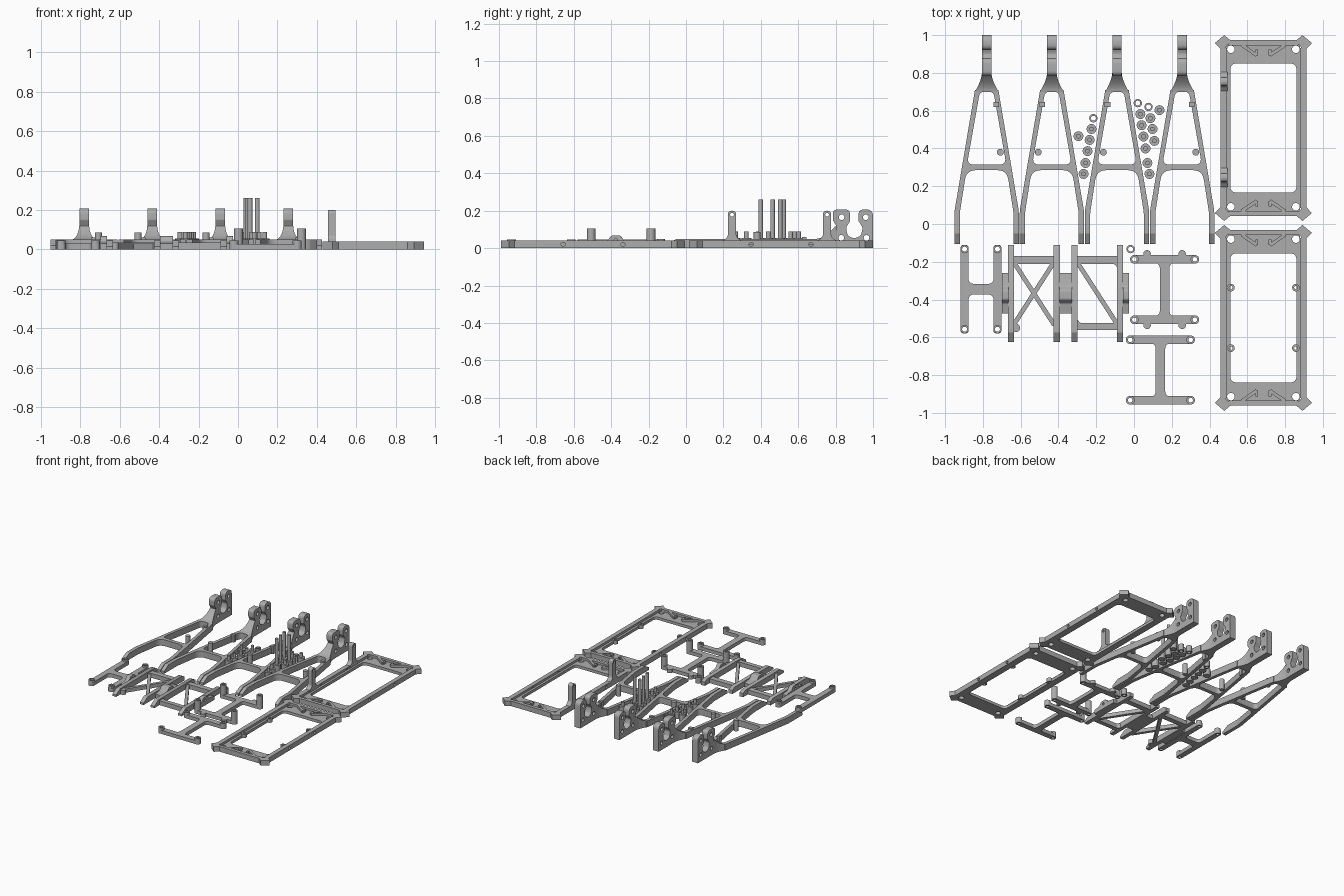
import bpy, bmesh, math
from mathutils import Matrix, Vector

if "Cube" in bpy.data.objects:
    bpy.data.objects.remove(bpy.data.objects["Cube"])

grey = bpy.data.materials.new("plain_grey")
grey.diffuse_color = (0.42, 0.42, 0.42, 1)
grey.use_nodes = True
grey.node_tree.nodes["Principled BSDF"].inputs["Base Color"].default_value = grey.diffuse_color


def circle(x, y, r, n=24):
    return [(x + r * math.cos(2 * math.pi * i / n), y + r * math.sin(2 * math.pi * i / n)) for i in range(n)]


def rounded(points):
    """Polygon from (x, y) or (x, y, radius) corners; radii become curved corners."""
    out, n = [], len(points)
    for i, p in enumerate(points):
        c = Vector(p[:2])
        if len(p) < 3:
            out.append(tuple(c))
            continue
        a, b = Vector(points[i - 1][:2]) - c, Vector(points[(i + 1) % n][:2]) - c
        half = a.angle(b) / 2
        t = min(p[2] / math.tan(half), a.length * 0.48, b.length * 0.48)
        s, e = c + a.normalized() * t, c + b.normalized() * t
        for k in range(7):
            u = k / 6
            out.append(tuple(s * (1 - u) ** 2 + c * 2 * u * (1 - u) + e * u * u))
    return out


def both(points):
    """Close a right-hand half outline with its mirror image."""
    return points + [(-p[0],) + tuple(p[1:]) for p in reversed(points)]


def rect(x0, x1, y0, y1, r=None):
    c = [(x0, y0), (x1, y0), (x1, y1), (x0, y1)]
    return rounded([p + (r,) for p in c]) if r else c


def strip(p, q, w):
    p, q = Vector(p), Vector(q)
    n = (q - p).orthogonal().normalized() * w / 2
    return [tuple(v) for v in (p + n, q + n, q - n, p - n)]


class Part:
    def __init__(self, name):
        self.name, self.bm = name, bmesh.new()

    def add(self, polys, lo, hi, axis='z'):
        """Extrude an outline with holes; axis x reads the outline as y, z."""
        cu = bpy.data.curves.new("outline", 'CURVE')
        cu.dimensions, cu.fill_mode, cu.extrude = '2D', 'BOTH', (hi - lo) / 2
        for poly in polys:
            s = cu.splines.new('POLY')
            s.points.add(len(poly) - 1)
            for pt, co in zip(s.points, poly):
                pt.co = (co[0], co[1], 0, 1)
            s.use_cyclic_u = True
        ob = bpy.data.objects.new("outline", cu)
        bpy.context.collection.objects.link(ob)
        bpy.context.view_layer.update()
        me = bpy.data.meshes.new_from_object(ob.evaluated_get(bpy.context.evaluated_depsgraph_get()))
        m = Matrix.Translation((0, 0, (lo + hi) / 2))
        if axis == 'x':
            m = Matrix(((0, 0, 1, 0), (1, 0, 0, 0), (0, 1, 0, 0), (0, 0, 0, 1))) @ m
        me.transform(m)
        bpy.data.objects.remove(ob)
        bpy.data.curves.remove(cu)
        tmp = bmesh.new()
        tmp.from_mesh(me)
        bmesh.ops.remove_doubles(tmp, verts=tmp.verts, dist=1e-5)
        bmesh.ops.recalc_face_normals(tmp, faces=tmp.faces)
        tmp.to_mesh(me)
        tmp.free()
        self.bm.from_mesh(me)
        bpy.data.meshes.remove(me)

    def tube(self, x, y, r, hole, z1, z0=0):
        self.add([circle(x, y, r)] + ([circle(x, y, hole)] if hole else []), z0, z1)

    def loft(self, stations):
        """Skin box sections given as (y, half width, height)."""
        rings = [[self.bm.verts.new(c) for c in ((-w, y, 0), (w, y, 0), (w, y, h), (-w, y, h))]
                 for y, w, h in stations]
        new = [self.bm.faces.new(rings[0]), self.bm.faces.new(rings[-1][::-1])]
        for a, b in zip(rings, rings[1:]):
            new += [self.bm.faces.new((a[i], a[(i + 1) % 4], b[(i + 1) % 4], b[i])) for i in range(4)]
        bmesh.ops.recalc_face_normals(self.bm, faces=new)

    def place(self, x=0, y=0):
        me = bpy.data.meshes.new(self.name)
        self.bm.to_mesh(me)
        self.bm.free()
        me.materials.append(grey)
        me.shade_smooth()
        me.set_sharp_from_angle(angle=math.radians(30))
        ob = bpy.data.objects.new(self.name, me)
        ob.location = (x, y, 0)
        bpy.context.collection.objects.link(ob)


# Four forked arms
for i, (cx, side) in enumerate(((-0.78, 1), (-0.435, -1), (-0.09, -1), (0.255, 1))):
    p = Part(f"forked_arm_{i + 1}")
    body = both([(0.062, 0.71), (0.17, 0.07, 0.2), (0.17, -0.05), (0.142, -0.05),
                 (0.142, 0.06, 0.2), (0.107, 0.285, 0.06)])
    window = both([(0.036, 0.70, 0.03), (0.104, 0.315, 0.03)])
    p.add([rounded(body), rounded(window)], 0, 0.05)
    # sloped foot tips
    for s in (-1, 1):
        lo, hi = sorted((s * 0.142, s * 0.17))
        p.add([[(-0.05, 0), (-0.05, 0.05), (-0.105, 0.02), (-0.105, 0)]], lo, hi, 'x')
    # swept neck
    p.loft([(0.70 + 0.1 * t, 0.025 + 0.038 * (1 - t) ** 1.6, 0.05 + 0.07 * t ** 1.7)
            for t in [k / 8 for k in range(9)]])
    # upright fork with pin holes
    fork = [(0.79, 0), (1, 0), (1, 0.207, 0.038), (0.922, 0.207, 0.038), (0.922, 0.145, 0.015),
            (0.945, 0.11, 0.03), (0.935, 0.065, 0.03), (0.9, 0.052, 0.03), (0.865, 0.065, 0.03),
            (0.855, 0.11, 0.03), (0.878, 0.145, 0.015), (0.878, 0.207, 0.038),
            (0.785, 0.207, 0.038), (0.785, 0.15, 0.015), (0.803, 0.12, 0.01)]
    holes = [circle(y, z, 0.015) for y, z in ((0.832, 0.165), (0.961, 0.165), (0.83, 0.055), (0.965, 0.055))]
    p.add([rounded(fork)] + holes, -0.025, 0.025, 'x')
    # guide pegs
    p.tube(side * 0.072, 0.38, 0.018, 0, 0.085)
    p.add([rect(side * 0.05 - 0.015, side * 0.05 + 0.015, 0.62, 0.645)], 0, 0.06)
    p.place(cx)

# Two rectangular frames
for name, cy in (("upper_frame", 0.508), ("lower_frame", -0.497)):
    p = Part(name)
    base = [(0.195, -0.465), (0.195, 0.465), (-0.195, 0.465), (-0.195, -0.465)]
    screw = [circle(sx * 0.172, sy * 0.417, 0.02) for sx in (-1, 1) for sy in (-1, 1)]
    p.add([base, rect(-0.175, 0.175, -0.342, 0.342, 0.035)] + screw, 0, 0.022)
    for sx in (-1, 1):
        # drilled side rail
        lo, hi = sorted((sx * 0.193, sx * 0.228))
        p.add([rect(-0.424, 0.424, 0, 0.04), circle(-0.16, 0.02, 0.011), circle(0.16, 0.02, 0.011)], lo, hi, 'x')
        for sy in (-1, 1):
            # diagonal corner ears
            ear = [(0.228, 0.42), (0.257, 0.45), (0.207, 0.492), (0.175, 0.465), (0.16, 0.445),
                   (0.185, 0.445), (0.198, 0.43), (0.198, 0.42)]
            p.add([[(sx * x, sy * y) for x, y in ear]], 0, 0.04)
            # end braces
            p.add([strip((sx * 0.115, sy * 0.44), (sx * 0.035, sy * 0.385), 0.018)], 0.02, 0.04)
            p.add([strip((sx * 0.035, sy * 0.385), (sx * 0.035, sy * 0.415), 0.014)], 0.02, 0.04)
    for sy in (-1, 1):
        lo, hi = sorted((sy * 0.438, sy * 0.465))
        p.add([rect(-0.185, 0.185, lo, hi)], 0, 0.04)
    if name == "lower_frame":
        for x in (-0.172, 0.172):
            for y in (-0.16, 0.16):
                p.tube(x, y, 0.02, 0.009, 0.03)
    else:
        # upright hinge lugs
        for y in (-0.262, 0.246):
            lug = [(-0.05, 0), (0.05, 0), (0.05, 0.04), (0.022, 0.06, 0.03), (0.022, 0.2, 0.022),
                   (-0.022, 0.2, 0.022), (-0.022, 0.06, 0.03), (-0.05, 0.04)]
            p.add([[(u + y, v) for u, v in rounded(lug)], circle(y, 0.178, 0.01)], -0.228, -0.19, 'x')
    p.place(0.685, cy)

# H shaped link plate
p = Part("h_link")
for s in (-1, 1):
    p.add([rect(s * 0.087 - 0.022, s * 0.087 + 0.022, -0.235, 0.235, 0.022)]
          + [circle(s * 0.087, y, 0.013) for y in (-0.212, 0.212)], 0, 0.03)
    for y in (-0.212, 0.212):
        p.tube(s * 0.087, y, 0.022, 0.013, 0.045)
p.add([rounded([(-0.07, -0.09), (-0.065, -0.028, 0.04), (0.065, -0.028, 0.04), (0.07, -0.09),
                (0.07, 0.09), (0.065, 0.028, 0.04), (-0.065, 0.028, 0.04), (-0.07, 0.09)])], 0, 0.03)
p.place(-0.81, -0.345)

# Two braced brackets
for name, cx, crossed in (("cross_bracket", -0.53, True), ("diagonal_bracket", -0.194, False)):
    p = Part(name)
    for s in (-1, 1):
        lo, hi = sorted((s * 0.105, s * 0.137))
        p.add([[(-0.625, 0), (-0.11, 0), (-0.11, 0.03), (-0.14, 0.045), (-0.575, 0.045), (-0.625, 0.015)]],
              lo, hi, 'x')
        # side lug
        lo, hi = sorted((s * 0.135, s * 0.168))
        p.add([rounded([(-0.475, 0), (-0.26, 0), (-0.26, 0.03), (-0.33, 0.04, 0.02), (-0.35, 0.067, 0.02),
                        (-0.40, 0.067, 0.02), (-0.42, 0.04, 0.02), (-0.475, 0.03)]),
               circle(-0.375, 0.04, 0.01)], lo, hi, 'x')
    p.add([rounded([(-0.11, -0.17), (0.11, -0.17), (0.11, -0.235), (0.09, -0.212, 0.02),
                    (-0.09, -0.212, 0.02), (-0.11, -0.235)])], 0, 0.035)
    p.add([strip((-0.108, -0.2), (0.108, -0.535), 0.024)], 0, 0.03)
    if crossed:
        p.add([strip((0.108, -0.2), (-0.108, -0.535), 0.024)], 0, 0.03)
        p.tube(-0.095, -0.55, 0.022, 0, 0.035)
    else:
        p.add([rounded([(-0.11, -0.56), (0.11, -0.56), (0.11, -0.5), (0.09, -0.525, 0.02),
                        (-0.09, -0.525, 0.02), (-0.11, -0.5)])], 0, 0.035)
    p.place(cx)

# Two I shaped link plates
for name, cx, cy, boss in (("post_link", 0.162, -0.347, 0.105), ("flat_link", 0.14, -0.773, 0.045)):
    p = Part(name)
    p.add([rounded([(-0.09, -0.145), (-0.025, -0.14, 0.05), (-0.025, 0.14, 0.05), (-0.09, 0.145),
                    (0.09, 0.145), (0.025, 0.14, 0.05), (0.025, -0.14, 0.05), (0.09, -0.145)])], 0, 0.028)
    for y in (-0.16, 0.16):
        p.add([rect(-0.178, 0.178, y - 0.022, y + 0.022, 0.022)]
              + [circle(x, y, 0.012) for x in (-0.16, 0.16)], 0, 0.028)
        for x in (-0.16, 0.16):
            p.tube(x, y, 0.023, 0.012, boss)
            if boss > 0.1:
                p.tube(x * 0.58, y * 1.18, 0.02, 0, 0.028)
    p.place(cx, cy)

# Loose bushings, short flanged pins, long flanged pins
groups = {
    "ring": (0.05, ((-0.215, 0.56), (0.02, 0.64), (0.077, 0.62), (-0.018, -0.133))),
    "short_pin": (0.088, ((-0.294, 0.465), (-0.225, 0.503), (-0.235, 0.445), (-0.246, 0.386), (-0.257, 0.323),
                          (-0.267, 0.265), (0.135, 0.603), (0.034, 0.582), (0.087, 0.56), (0.108, 0.44),
                          (0.071, 0.323), (0.082, 0.265))),
    "long_pin": (0.26, ((0.061, 0.40), (0.05, 0.463), (0.098, 0.503), (0.04, 0.523)))}
for name, (height, spots) in groups.items():
    for i, (x, y) in enumerate(spots):
        p = Part(f"{name}_{i + 1}")
        if name == "ring":
            p.tube(0, 0, 0.022, 0.013, height)
        else:
            p.tube(0, 0, 0.026, 0, 0.055)
            p.tube(0, 0, 0.012, 0, height)
        p.place(x, y)
